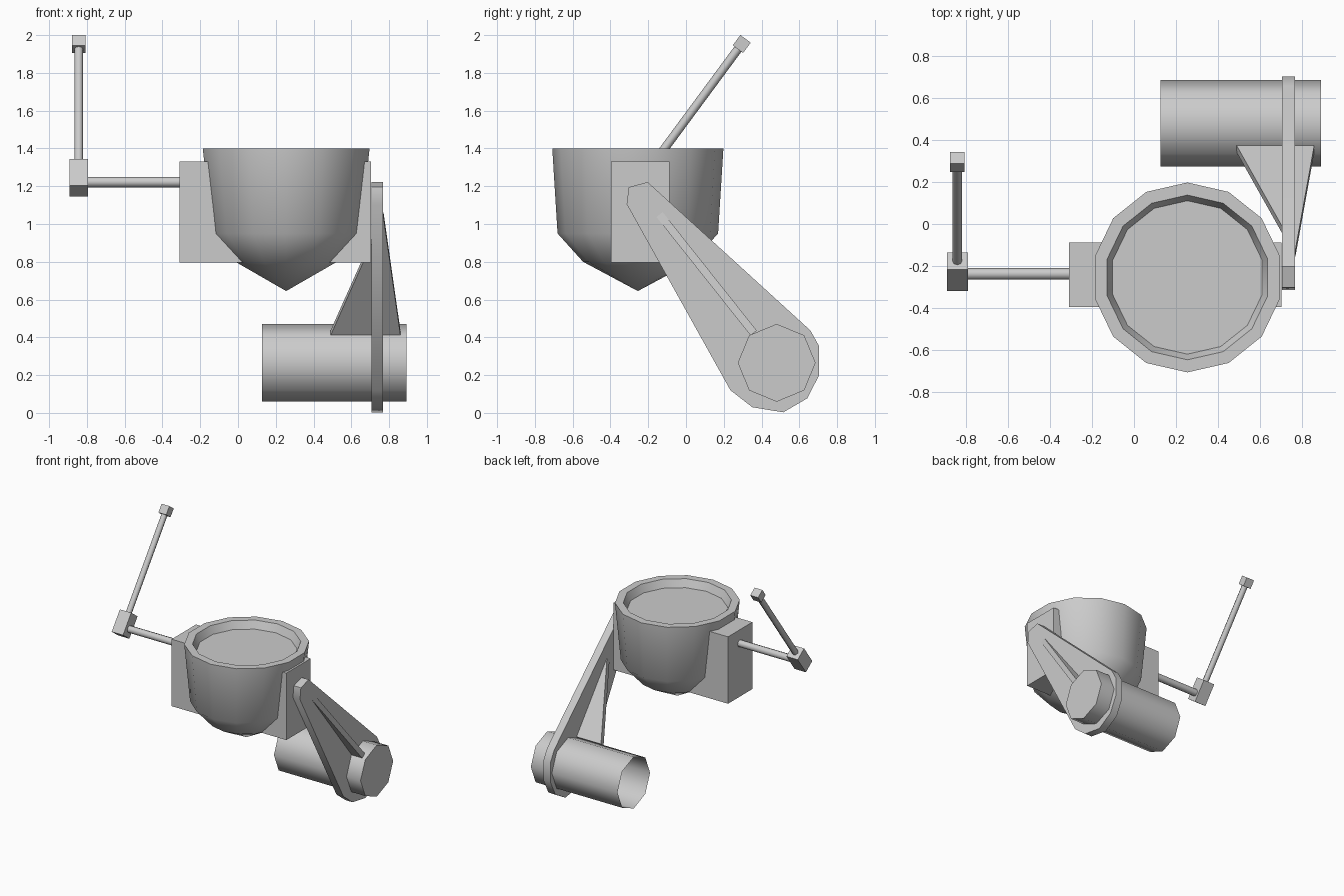
import bpy, bmesh
from math import sin, cos, pi, radians, atan2
from mathutils import Vector, Matrix

if "Cube" in bpy.data.objects:
    bpy.data.objects.remove(bpy.data.objects["Cube"])


def finish(name, bm):
    bmesh.ops.recalc_face_normals(bm, faces=bm.faces)
    me = bpy.data.meshes.new(name)
    bm.to_mesh(me)
    bm.free()
    ob = bpy.data.objects.new(name, me)
    bpy.context.collection.objects.link(ob)
    bpy.ops.object.select_all(action='DESELECT')
    ob.select_set(True)
    bpy.context.view_layer.objects.active = ob
    bpy.ops.object.shade_smooth_by_angle(angle=radians(50))
    return ob


def box(name, center, size, tilt=0.0):
    bm = bmesh.new()
    m = Matrix.Translation(center) @ Matrix.Rotation(tilt, 4, 'X') @ Matrix.Diagonal((*size, 1))
    bmesh.ops.create_cube(bm, size=1, matrix=m)
    return finish(name, bm)


def rod(name, a, b, r, sides=8, open_start=False):
    a, b = Vector(a), Vector(b)
    d = b - a
    bm = bmesh.new()
    bmesh.ops.create_cone(bm, cap_ends=True, segments=sides, radius1=r, radius2=r, depth=d.length)
    if open_start:
        bm.faces.ensure_lookup_table()
        cap = [f for f in bm.faces if f.calc_center_median().z < -0.49 * d.length]
        bmesh.ops.delete(bm, geom=cap, context='FACES_ONLY')
    q = Vector((0, 0, 1)).rotation_difference(d).to_matrix().to_4x4()
    bm.normal_update()
    ob_m = Matrix.Translation((a + b) / 2) @ q
    bm.transform(ob_m)
    return finish(name, bm)


def prism(name, points, offset):
    """Extrude a planar polygon along an offset vector."""
    bm = bmesh.new()
    f = bm.faces.new([bm.verts.new(p) for p in points])
    new = bmesh.ops.extrude_face_region(bm, geom=[f], use_keep_orig=True)['geom']
    bmesh.ops.translate(bm, vec=offset, verts=[v for v in new if isinstance(v, bmesh.types.BMVert)])
    return finish(name, bm)


# Fourteen-sided bowl: (x radius, y radius, z) from floor, over rim, down to tip
CX, CY, N = 0.255, -0.255, 14
profile = [(.366, .366, 1.34), (.393, .393, 1.40), (.453, .453, 1.40),
           (.403, .425, .95), (.276, .29, .80)]
bm = bmesh.new()
rings = [[bm.verts.new((CX + rx * sin(2 * pi * i / N), CY + ry * cos(2 * pi * i / N), z))
          for i in range(N)] for rx, ry, z in profile]
tip = bm.verts.new((CX, CY, .645))
bm.faces.new(rings[0])
for lo, hi in zip(rings, rings[1:]):
    for i in range(N):
        j = (i + 1) % N
        bm.faces.new((lo[i], lo[j], hi[j], hi[i]))
for i in range(N):
    bm.faces.new((rings[-1][i], rings[-1][(i + 1) % N], tip))
finish("bowl", bm)

# Block running through the bowl
box("mount_block", (.1975, -.242, 1.063), (1.015, .308, .535))

# Side rod, hub and slanted lever
hub = Vector((-.843, -.228, 1.245))
end = Vector((-.843, .295, 1.953))
tilt = -atan2(end.y - hub.y, end.z - hub.z)
rod("side_rod", (-.80, -.238, 1.222), (-.30, -.238, 1.222), .028)
box("lever_hub", hub, (.10, .10, .174), tilt)
rod("lever_rod", hub, end, .023)
box("lever_cap", end, (.069, .068, .068), tilt)

# Flat arm plate
outline = [(-.203, 1.222), (-.303, 1.195), (-.314, 1.105), (.235, .12), (.351, .03), (.515, .003),
           (.642, .077), (.705, .20), (.705, .353), (.658, .437)]
prism("arm_plate", [(.706, y, z) for y, z in outline], (.062, 0, 0))

# Triangular rib crossing the arm plate
half = Vector((0, .784, .62)) * .021
tri = [Vector((.77, -.14, 1.05)), Vector((.49, .358, .423)), Vector((.86, .358, .423))]
prism("arm_rib", [p - half for p in tri], half * 2)

# Eight-sided foot tube, open at its inner end
rod("foot_tube", (.126, .48, .265), (.892, .48, .265), .206, open_start=True)
